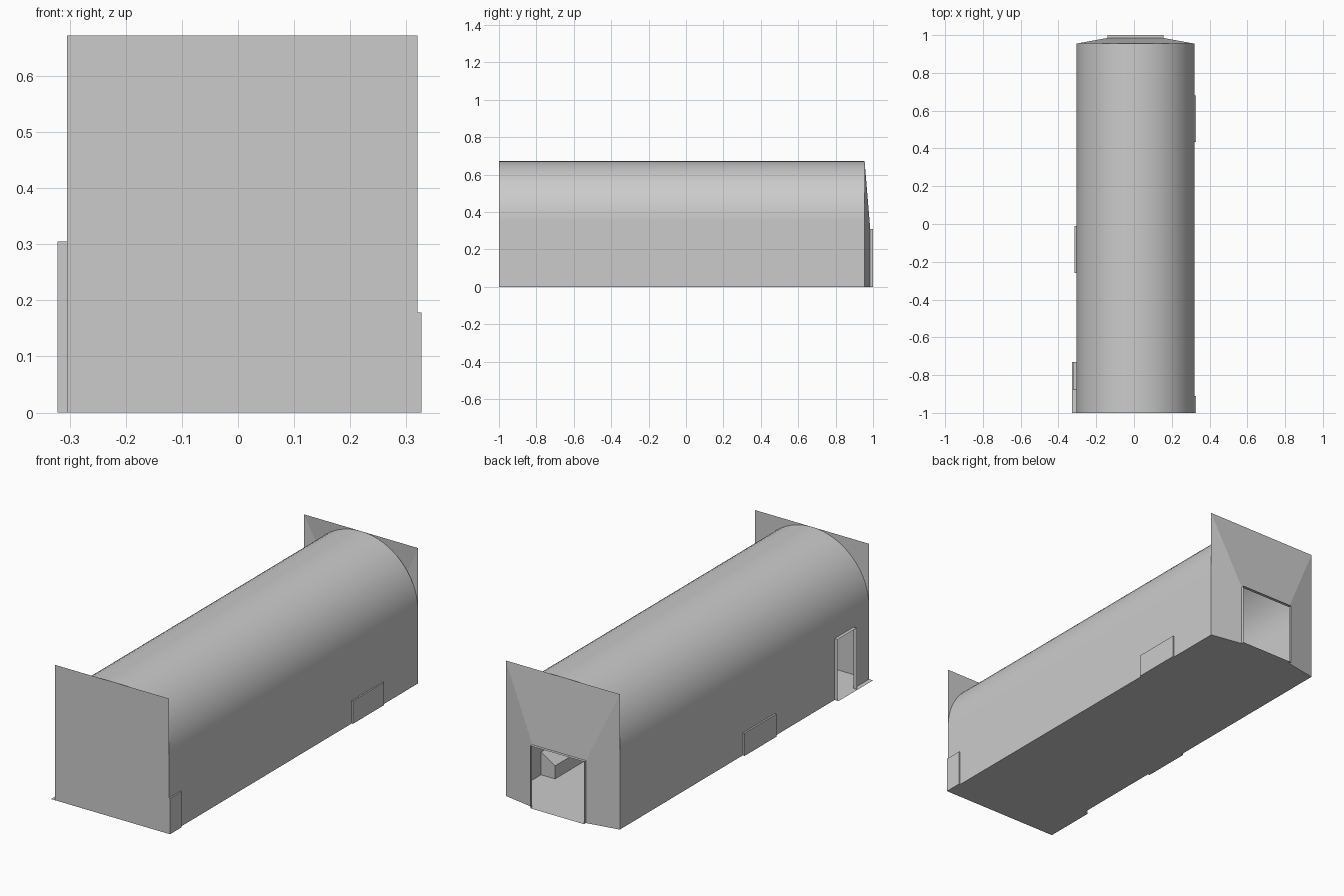
import bpy, math

if "Cube" in bpy.data.objects:
    bpy.data.objects.remove(bpy.data.objects["Cube"])

L, R = -0.305, 0.32            # side wall positions
F, B = -1.0, 0.955             # front wall and back corners
TOP = 0.672
CX, RAD = (L + R) / 2, (R - L) / 2
SPRING = TOP - RAD
SEG = 32


def mesh_object(name, verts, faces, smooth=False):
    me = bpy.data.meshes.new(name)
    me.from_pydata(verts, [], faces)
    me.update()
    ob = bpy.data.objects.new(name, me)
    bpy.context.collection.objects.link(ob)
    if smooth:
        for p in me.polygons:
            p.use_smooth = True
    return ob


def polygon(name, pts):
    return mesh_object(name, pts, [list(range(len(pts)))])


def ribbon(name, inner, outer, smooth=False):
    """Strip of quads between two matching open paths."""
    n = len(inner)
    faces = [(i, i + 1, n + i + 1, n + i) for i in range(n - 1)]
    return mesh_object(name, inner + outer, faces, smooth)


def prism(name, profile, y0, y1):
    """Closed x-z profile extruded along y."""
    n = len(profile)
    verts = [(x, y, z) for y in (y0, y1) for x, z in profile]
    faces = [(i, n + i, n + (i + 1) % n, (i + 1) % n) for i in range(n)]
    faces += [tuple(range(n)), tuple(range(2 * n - 1, n - 1, -1))]
    return mesh_object(name, verts, faces)


# Floor, reaching out under both doorways
floor = [(-.327, -1), (R, -1), (R, B), (.155, .985), (.155, 1), (-.14, 1),
         (-.14, .985), (L, B), (L, -.73), (-.327, -.73)]
polygon("floor", [(x, y, 0) for x, y in reversed(floor)])

# Barrel vault
arc = [(CX + RAD * math.cos(math.pi * i / SEG), SPRING + RAD * math.sin(math.pi * i / SEG))
       for i in range(SEG + 1)]
ribbon("vault", [(x, B, z) for x, z in arc], [(x, F, z) for x, z in arc], smooth=True)

# Right wall, and left wall notched for the side doorway
polygon("right_wall", [(R, F, 0), (R, B, 0), (R, B, SPRING), (R, F, SPRING)])
D0, D1, DH = -.88, -.73, .305
left = [(F, 0), (F, SPRING), (B, SPRING), (B, 0), (D1, 0), (D1, DH), (D0, DH), (D0, 0)]
polygon("left_wall", [(L, y, z) for y, z in left])

# Front wall is a plain rectangle taller than the vault's shoulders
polygon("front_wall", [(L, F, 0), (R, F, 0), (R, F, TOP), (L, F, TOP)])

# Back wall slopes outward to the doorway
corner = [(L, B, 0), (L, B, TOP), (R, B, TOP), (R, B, 0)]
opening = [(-.14, .985, 0), (-.14, .985, .31), (.155, .985, .31), (.155, .985, 0)]
ribbon("back_wall", opening, corner)

# Door reveals
ribbon("back_door_reveal", opening, [(x, 1.0, z) for x, y, z in opening])
side = [(L, D1, 0), (L, D1, DH), (L, D0, DH), (L, D0, 0)]
ribbon("side_door_reveal", side, [(-.322, y, z) for x, y, z in side])

# Slope-topped cabinets set into the side walls
desk = [(.243, 0), (.327, 0), (.327, .113), (.319, .113), (.243, .065)]
prism("right_desk", desk, .435, .68)
prism("left_desk", [(.012 - x, z) for x, z in reversed(desk)], -.26, -.01)

# Taller cabinet in the front right corner
prism("corner_cabinet", [(.243, 0), (.327, 0), (.327, .178), (.243, .178)], -1, -.91)
